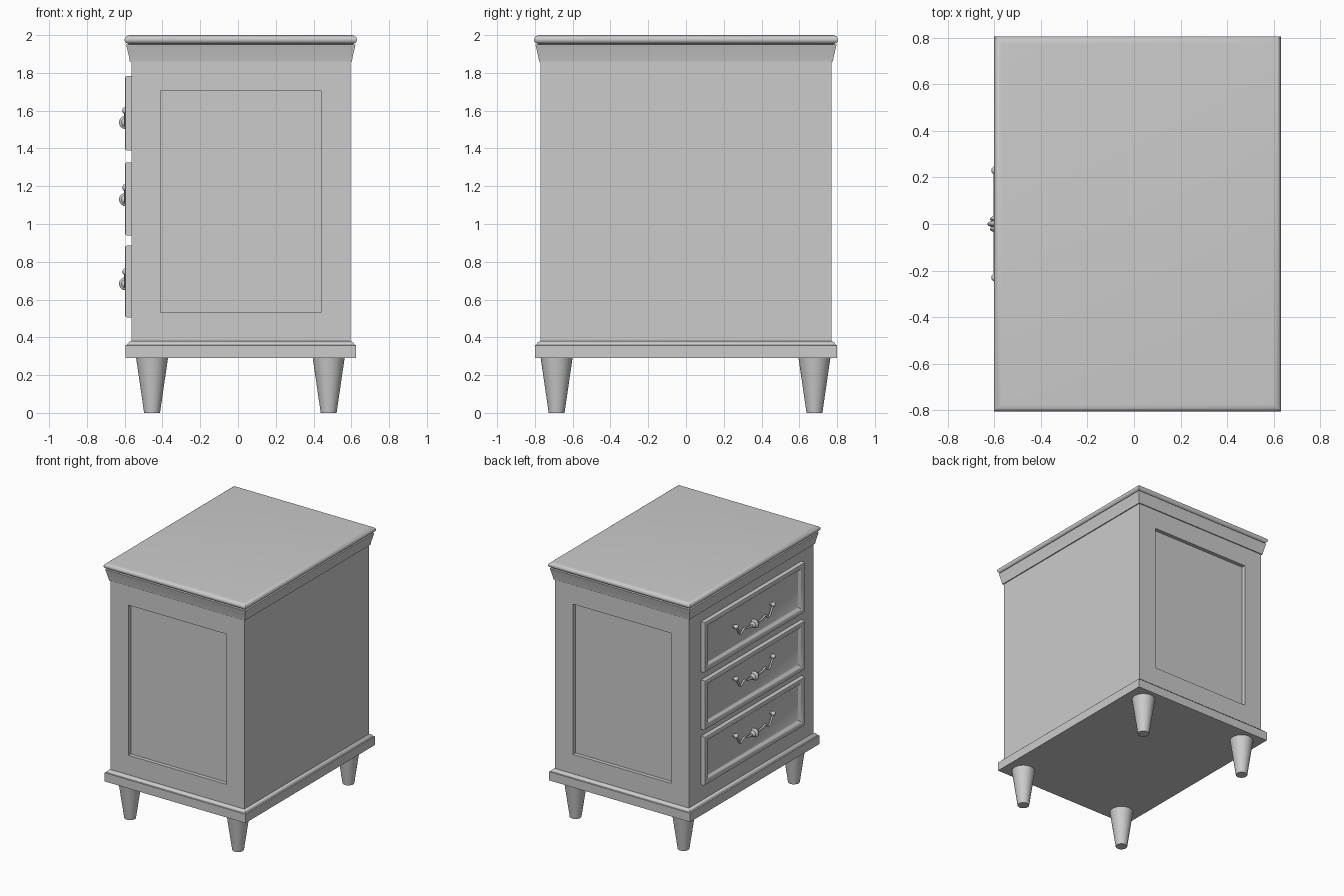
import bpy, bmesh
from math import sin, cos, pi, radians
from mathutils import Matrix

if "Cube" in bpy.data.objects:
    bpy.data.objects.remove(bpy.data.objects["Cube"])

CX, HX, HY = 0.015, 0.58, 0.77      # body centre in x, half sizes in x and y
FACE = CX - HX                      # plane carrying the drawers


def finish(name, bm):
    bmesh.ops.recalc_face_normals(bm, faces=bm.faces)
    me = bpy.data.meshes.new(name)
    bm.to_mesh(me)
    bm.free()
    ob = bpy.data.objects.new(name, me)
    bpy.context.collection.objects.link(ob)
    bpy.ops.object.select_all(action='DESELECT')
    ob.select_set(True)
    bpy.context.view_layer.objects.active = ob
    bpy.ops.object.shade_smooth_by_angle(angle=radians(32))
    return ob


def loft(name, axis, cu, cv, rings):
    """Stack rectangles (half_u, half_v, w) along an axis and cap both ends."""
    place = {'x': lambda u, v, w: (w, u, v),
             'y': lambda u, v, w: (u, w, v),
             'z': lambda u, v, w: (u, v, w)}[axis]
    bm = bmesh.new()
    loops = [[bm.verts.new(place(cu + a * hu, cv + b * hv, w))
              for a, b in ((-1, -1), (1, -1), (1, 1), (-1, 1))]
             for hu, hv, w in rings]
    for lo, hi in zip(loops, loops[1:]):
        for i in range(4):
            j = (i + 1) % 4
            bm.faces.new((lo[i], lo[j], hi[j], hi[i]))
    bm.faces.new(loops[0])
    bm.faces.new(loops[-1])
    return finish(name, bm)


def lathe(name, profile, matrix, n=32):
    """Revolve (radius, height) points about local z."""
    bm = bmesh.new()
    rows = [[bm.verts.new((r * cos(2 * pi * k / n), r * sin(2 * pi * k / n), h))
             for k in range(n)] for r, h in profile]
    for lo, hi in zip(rows, rows[1:]):
        for k in range(n):
            m = (k + 1) % n
            bm.faces.new((lo[k], lo[m], hi[m], hi[k]))
    bm.faces.new(rows[0])
    bm.faces.new(rows[-1])
    bm.transform(matrix)
    return finish(name, bm)


# Body, lofted along y so that both side panels are recessed
PZ, PX, PH, DEPTH = 1.122 - 1.12, 0.425, 0.588, 0.03
loft("body", 'y', CX, 1.12, [
    (PX, PH, -HY + DEPTH), (PX, PH, -HY), (HX, 0.75, -HY),
    (HX, 0.75, HY), (PX, PH, HY), (PX, PH, HY - DEPTH)])

# Moulded base and top, given as (overhang, z)
base = [(0.03, 0.29), (0.03, 0.358), (0.022, 0.36), (0.018, 0.369),
        (0.01, 0.376), (0.0, 0.38)]
loft("base_moulding", 'z', CX, 0, [(HX + o, HY + o, z) for o, z in base])

top = [(0.008, 1.86), (0.012, 1.885), (0.02, 1.92), (0.027, 1.949), (0.02, 1.951)]
top += [(0.003 + 0.033 * cos(t), 1.976 + 0.024 * sin(t))
        for t in [radians(-80 + 170 * i / 10) for i in range(11)]]
loft("top_moulding", 'z', CX, 0, [(HX + o, HY + o, z) for o, z in top])

# Tapered round legs
for x, xn in ((-0.455, "left"), (0.48, "right")):
    for y, yn in ((-0.685, "front"), (0.68, "back")):
        lathe(f"{yn}_{xn}_leg", [(0.042, 0), (0.085, 0.295)],
              Matrix.Translation((x, y, 0)))

# Drawer fronts (inset, projection) with a raised rounded frame
frame = [(0, -0.005), (0, 0.024), (0.003, 0.03), (0.009, 0.033), (0.026, 0.033),
         (0.034, 0.03), (0.042, 0.022), (0.05, 0.012), (0.058, 0.008)]
bead = [(0.010, -0.034), (0.020, -0.028), (0.024, -0.022), (0.020, -0.016),
        (0.016, -0.013), (0.026, -0.010), (0.033, -0.005), (0.035, 0)]
bead += [(r, -h) for r, h in reversed(bead[:-1])]
arm = [(0.0, 0.0), (0.05, -0.004), (0.10, 0.002), (0.125, 0.016), (0.15, 0.004),
       (0.165, -0.014), (0.19, -0.008), (0.205, 0.03), (0.23, 0.06)]
HANDLE_X = FACE - 0.03

for name, z0, z1, hz in (("top", 1.39, 1.783, 1.538), ("middle", 0.94, 1.326, 1.13),
                         ("bottom", 0.506, 0.886, 0.684)):
    loft(f"{name}_drawer", 'x', 0, (z0 + z1) / 2,
         [(0.62 - i, (z1 - z0) / 2 - i, FACE - p) for i, p in frame])

    # Ribbed centre bead, turned about y
    lathe(f"{name}_handle_bead", bead,
          Matrix.Translation((HANDLE_X, 0, hz)) @ Matrix.Rotation(pi / 2, 4, 'X'), 24)

    # Scrolled handle arms
    cu = bpy.data.curves.new(f"{name}_handle_arms", 'CURVE')
    cu.dimensions = '3D'
    cu.bevel_depth, cu.bevel_resolution, cu.use_fill_caps = 0.008, 2, True
    for s in (-1, 1):
        sp = cu.splines.new('NURBS')
        sp.points.add(len(arm) - 1)
        for p, (y, z) in zip(sp.points, arm):
            p.co = (HANDLE_X, s * y, hz + z, 1)
        sp.use_endpoint_u, sp.order_u, sp.resolution_u = True, 3, 4
    bpy.context.collection.objects.link(bpy.data.objects.new(cu.name, cu))

    # End knobs with short posts back to the drawer
    for s, side in ((-1, "right"), (1, "left")):
        bm = bmesh.new()
        bmesh.ops.create_uvsphere(bm, u_segments=16, v_segments=10, radius=0.018,
                                  matrix=Matrix.Translation((HANDLE_X, s * 0.23, hz + 0.063)))
        finish(f"{name}_{side}_handle_knob", bm)
        lathe(f"{name}_{side}_handle_post", [(0.014, 0), (0.008, 0.008), (0.008, 0.025)],
              Matrix.Translation((FACE - 0.007, s * 0.23, hz + 0.063))
              @ Matrix.Rotation(-pi / 2, 4, 'Y'), 12)
